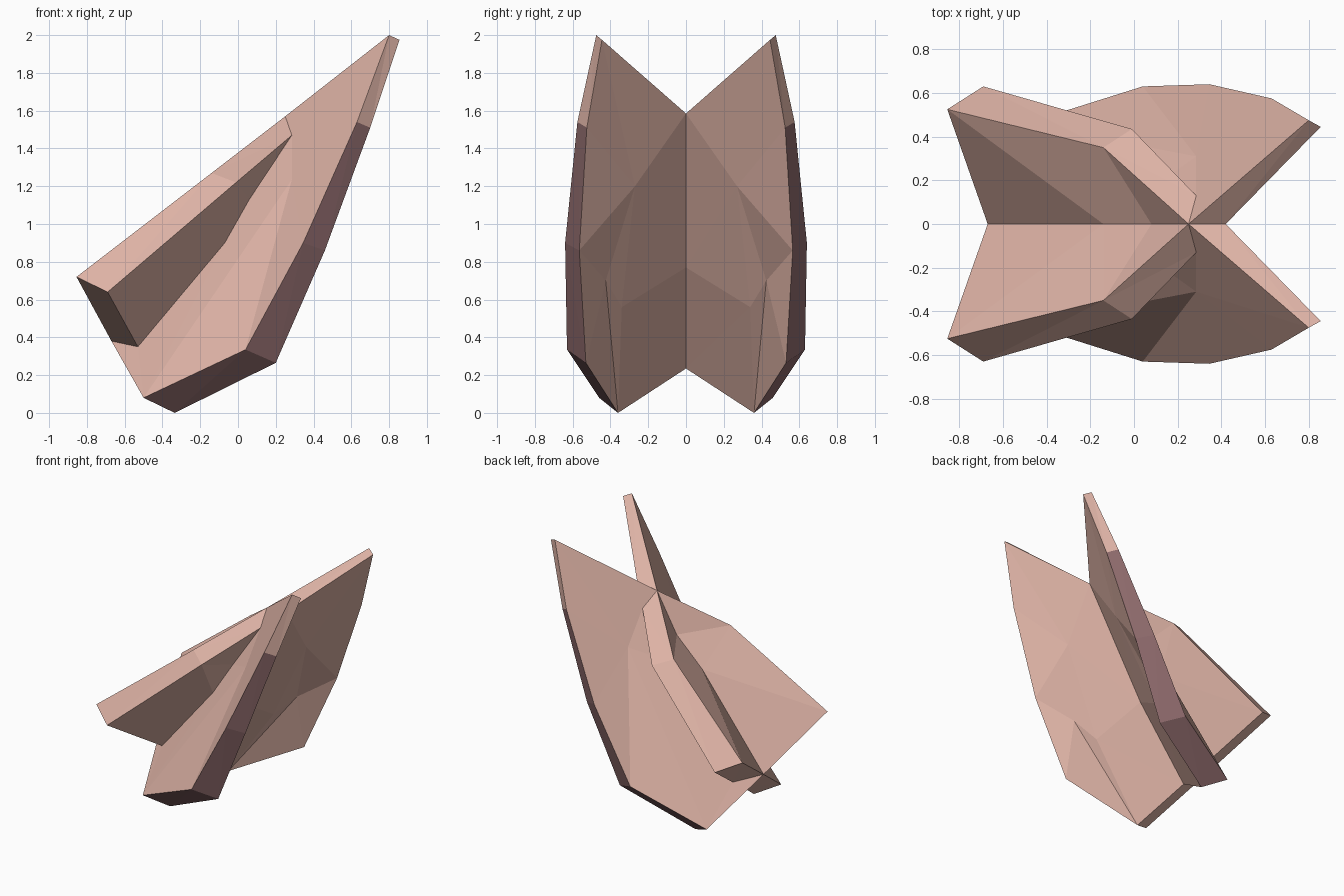
import bpy
import bmesh
from mathutils import Vector

if "Cube" in bpy.data.objects:
    bpy.data.objects.remove(bpy.data.objects["Cube"], do_unlink=True)


def make_material(name, colour):
    mat = bpy.data.materials.new(name)
    mat.use_nodes = True
    rgba = (*colour, 1)
    mat.diffuse_color = rgba
    mat.node_tree.nodes["Principled BSDF"].inputs["Base Color"].default_value = rgba
    return mat


peach = make_material("peach", (0.73, 0.45, 0.38))
mauve = make_material("mauve", (0.28, 0.15, 0.155))

# Corner points of the +y half, named by where they sit
points = {
    # centre line: shared hub, upper valley and underside keel
    "front": (-.67, 0, .38), "peak": (.25, 0, 1.57), "core": (-.05, 0, .9),
    "valley_low": (-.14, 0, 1.06), "valley_high": (.08, 0, 1.27),
    "keel_front": (-.47, 0, .235), "keel_mid": (-.06, 0, .77), "keel_back": (.42, 0, 1.585),
    # upper wing: top edge, bottom edge and the joint with the lower wing
    "top_tip": (-.855, .525, .72), "top_bend": (-.14, .35, 1.27),
    "under_tip": (-.69, .63, .64), "under_bend": (-.01, .435, 1.22), "under_back": (.285, .13, 1.47),
    "joint_front": (-.53, .18, .35), "joint_mid": (-.07, .21, .9), "joint_high": (.06, .15, 1.13),
    # lower wing: outer and inner rim, from front to back
    "outer_a": (-.5, .46, .08), "outer_b": (.04, .63, .335), "outer_c": (.345, .64, .9),
    "outer_d": (.63, .575, 1.54), "outer_e": (.8, .475, 2),
    "inner_a": (-.335, .36, 0), "inner_b": (.2, .53, .265), "inner_c": (.46, .565, .86),
    "inner_d": (.7, .525, 1.51), "inner_e": (.855, .445, 1.975),
    # bends inside the lower wing's two sides
    "fold": (.285, .31, 1.235), "back_fold": (.4, .27, 1.2),
    "crease": (.21, .425, .7), "step": (.07, .34, .56),
}


def build_part(name, faces, painted=()):
    """Make a closed mesh from named corners, reflected across y = 0."""
    mesh = bpy.data.meshes.new(name)
    bm = bmesh.new()
    for side in (1, -1):
        verts = {}
        for index, group in enumerate((faces, painted)):
            for line in group:
                corners = line.split()
                for key in corners:
                    if key not in verts:
                        x, y, z = points[key]
                        verts[key] = bm.verts.new(Vector((x, y * side, z)))
                bm.faces.new([verts[key] for key in corners]).material_index = index
    bmesh.ops.remove_doubles(bm, verts=bm.verts, dist=0.001)
    bmesh.ops.triangulate(bm, faces=bm.faces)
    bmesh.ops.recalc_face_normals(bm, faces=bm.faces)
    bm.to_mesh(mesh)
    bm.free()
    mesh.materials.append(peach)
    mesh.materials.append(mauve)
    obj = bpy.data.objects.new(name, mesh)
    bpy.context.collection.objects.link(obj)
    return obj


# Hidden seam inside the body that closes both pairs of wings
seam = [
    "front joint_front core", "joint_front joint_mid core", "joint_mid joint_high core",
    "joint_high under_back core", "under_back peak core",
]

# Upper wings
build_part("upper_wings", seam + [
    # valley side
    "front valley_low top_tip", "valley_low top_bend top_tip",
    "valley_low valley_high top_bend", "valley_high peak top_bend",
    # edge and front end
    "top_tip under_tip under_bend top_bend", "top_bend under_bend under_back peak",
    "front top_tip under_tip joint_front",
    # underside
    "under_tip joint_front joint_mid", "under_tip joint_mid under_bend",
    "joint_mid joint_high under_bend", "joint_high under_back under_bend",
])

# Lower wings
rims = [f"outer_{a} outer_{b} inner_{b} inner_{a}" for a, b in ("ab", "bc", "cd", "de")]
build_part("lower_wings", seam + [
    # outer side
    "front outer_a joint_front", "joint_front outer_a joint_mid", "outer_a fold joint_mid",
    "joint_mid fold joint_high", "joint_high fold under_back", "under_back fold peak",
    "fold outer_e peak",
    # inner side
    "keel_front inner_a step keel_mid", "inner_a crease step", "inner_a inner_b crease",
    "inner_b inner_c crease", "crease inner_c back_fold", "step crease back_fold",
    "step back_fold keel_mid", "keel_mid back_fold keel_back", "back_fold inner_e keel_back",
    "back_fold inner_c inner_d", "back_fold inner_d inner_e",
    # end faces and the pale last stretch of rim
    "front outer_a inner_a keel_front", "outer_e inner_e keel_back peak", rims[-1],
] + [f"outer_{a} outer_{b} fold" for a, b in ("ab", "bc", "cd", "de")], painted=rims[:-1])
